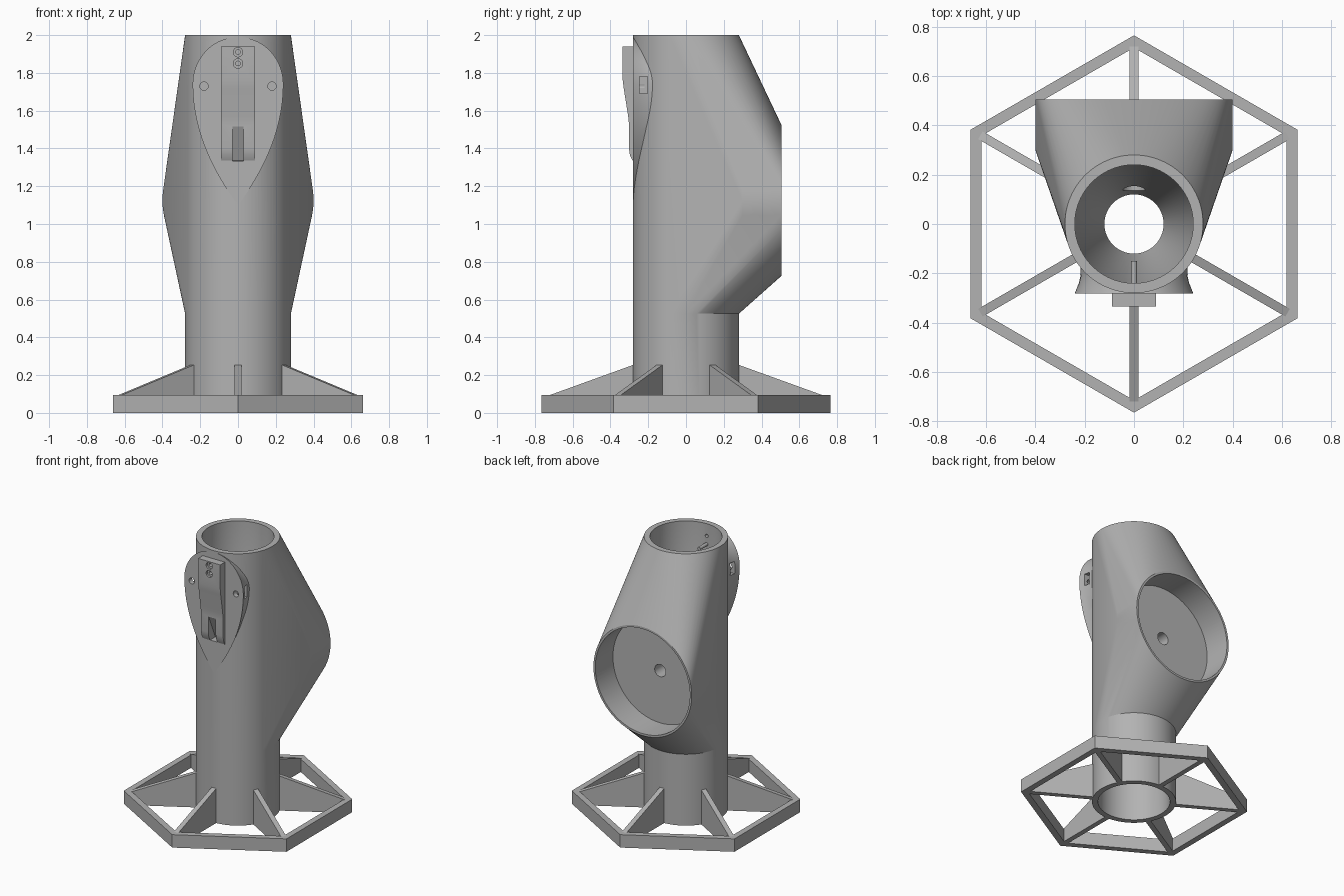
import bpy, bmesh
from math import sin, cos, pi, radians

cube = bpy.data.objects.get("Cube")
if cube:
    bpy.data.objects.remove(cube)

grey = bpy.data.materials.new("plain_grey")
grey.use_nodes = True
grey.diffuse_color = (0.45, 0.45, 0.45, 1)
grey.node_tree.nodes["Principled BSDF"].inputs["Base Color"].default_value = (0.45, 0.45, 0.45, 1)

TUBE, BORE, WAIST = 0.28, 0.24, 0.525
DISC_Z, DISC_R = 1.125, 0.4


def add(name, bm):
    bmesh.ops.recalc_face_normals(bm, faces=bm.faces)
    mesh = bpy.data.meshes.new(name)
    bm.to_mesh(mesh)
    bm.free()
    mesh.materials.append(grey)
    obj = bpy.data.objects.new(name, mesh)
    bpy.context.collection.objects.link(obj)
    return obj


def loft(name, loops, closed=False):
    """Skin a row of equal loops; cap the ends, or join them into a ring."""
    bm = bmesh.new()
    rows = [[bm.verts.new(p) for p in loop] for loop in loops]
    n = len(rows[0])
    pairs = list(zip(rows, rows[1:]))
    if closed:
        pairs.append((rows[-1], rows[0]))
    else:
        bm.faces.new(rows[0])
        bm.faces.new(rows[-1])
    for a, b in pairs:
        for i in range(n):
            j = (i + 1) % n
            bm.faces.new((a[i], a[j], b[j], b[i]))
    return add(name, bm)


def ring_z(r, z, n=96):
    return [(r * sin(2 * pi * i / n), r * cos(2 * pi * i / n), z) for i in range(n)]


def ring_y(r, y, x, z, n=96):
    return [(x + r * cos(2 * pi * i / n), y, z + r * sin(2 * pi * i / n)) for i in range(n)]


def pin(name, r, y0, y1, x, z, n=32):
    return loft(name, [ring_y(r, y0, x, z, n), ring_y(r, y1, x, z, n)])


def side_prism(name, profile, x0, x1):
    """Extrude a (y, z) profile along x."""
    return loft(name, [[(x, y, z) for y, z in profile] for x in (x0, x1)])


def combine(obj, others, operation):
    for other in others:
        other.hide_render = True
        mod = obj.modifiers.new(operation.lower(), "BOOLEAN")
        mod.operation, mod.solver, mod.object = operation, "EXACT", other
    graph = bpy.context.evaluated_depsgraph_get()
    mesh = bpy.data.meshes.new_from_object(obj.evaluated_get(graph))
    obj.modifiers.clear()
    obj.data = mesh


def smooth(obj, angle):
    bpy.ops.object.select_all(action="DESELECT")
    obj.select_set(True)
    bpy.context.view_layer.objects.active = obj
    bpy.ops.object.shade_smooth_by_angle(angle=radians(angle))


# Body: hull around the tube's upper part and the round rear housing
bm = bmesh.new()
for p in (ring_z(TUBE, WAIST) + ring_z(TUBE, 2)
          + ring_y(DISC_R, 0.3, 0, DISC_Z) + ring_y(DISC_R, 0.505, 0, DISC_Z)):
    bm.verts.new(p)
bmesh.ops.convex_hull(bm, input=bm.verts)
bmesh.ops.delete(bm, geom=[v for v in bm.verts if not v.link_faces], context="VERTS")
body = add("body", bm)
lower_tube = loft("lower_tube", [ring_z(TUBE, 0), ring_z(TUBE, WAIST)])

# Teardrop pad, flared toward its flat front
MID, WIDE = 1.74, 0.24
arch = [(WIDE * cos(a), MID + 0.25 * sin(a)) for a in (pi * i / 40 for i in range(41))]
tail = [(WIDE * (1 - t * t), MID - 0.64 * t) for t in (i / 20 for i in range(1, 21))]
outline = arch + [(-x, z) for x, z in tail] + tail[-2::-1]
pad = loft("pad", [[(x * s, y, MID + (z - MID) * s) for x, z in outline]
                   for y, s in ((-0.281, 1), (-0.25, 0.95), (-0.21, 0.91), (-0.17, 0.9), (-0.1, 0.9))])
combine(body, [lower_tube, pad], "UNION")

# Latch block on the pad
latch = side_prism("latch", [(-0.26, 1.94), (-0.335, 1.94), (-0.335, 1.76), (-0.33, 1.72),
                             (-0.306, 1.57), (-0.302, 1.53), (-0.302, 1.4), (-0.297, 1.365),
                             (-0.283, 1.335), (-0.26, 1.335)], -0.09, 0.09)

# Cutters shared by latch and body
hook_slot = side_prism("hook_slot_cutter", [(-0.4, 1.515), (-0.3, 1.515), (-0.22, 1.335),
                                            (-0.4, 1.334)], -0.03, 0.03)
screws, sinks = [], []
for z in (1.91, 1.85):
    screws.append(pin("screw_cutter", 0.012, -0.4, -0.15, 0, z))
    sinks.append(pin("screw_head_cutter", 0.025, -0.4, -0.32, 0, z))
combine(latch, [hook_slot] + screws + sinks, "DIFFERENCE")

# Bore, rear recess, drain hole and pad holes
bore = loft("bore_cutter", [ring_z(r, z) for r, z in
            ((BORE, -0.1), (BORE, 0.45), (0.12, 1.0), (BORE, 1.6), (BORE, 2.1))])
recess = pin("recess_cutter", 0.385, 0.3, 0.6, 0, DISC_Z, 96)
drain = pin("drain_cutter", 0.045, 0, 0.35, 0, DISC_Z)
cutters = [bore, recess, drain, hook_slot] + screws
for s in (-1, 1):
    cutters.append(pin("pad_hole_cutter", 0.022, -0.35, -0.22, s * 0.18, 1.73))
    cutters.append(side_prism("side_slot_cutter", [(-0.245, 1.69), (-0.205, 1.69), (-0.205, 1.78),
                                                   (-0.245, 1.78)], s * 0.16, s * 0.3))
combine(body, cutters, "DIFFERENCE")
smooth(body, 22)
smooth(latch, 18)
for helper in set(cutters + sinks + [lower_tube, pad]):
    bpy.data.objects.remove(helper)

# Hexagonal foot ring
loft("foot_ring", [ring_z(r, z, 6) for r, z in
                   ((0.715, 0), (0.765, 0), (0.765, 0.095), (0.715, 0.095))], closed=True)

# Six triangular gussets from tube to ring corners
for k in range(6):
    gusset = side_prism(f"gusset_{k + 1}", [(0.26, 0), (0.722, 0), (0.722, 0.094), (0.277, 0.255),
                                            (0.26, 0.255)], -0.018, 0.018)
    gusset.rotation_euler.z = k * pi / 3
